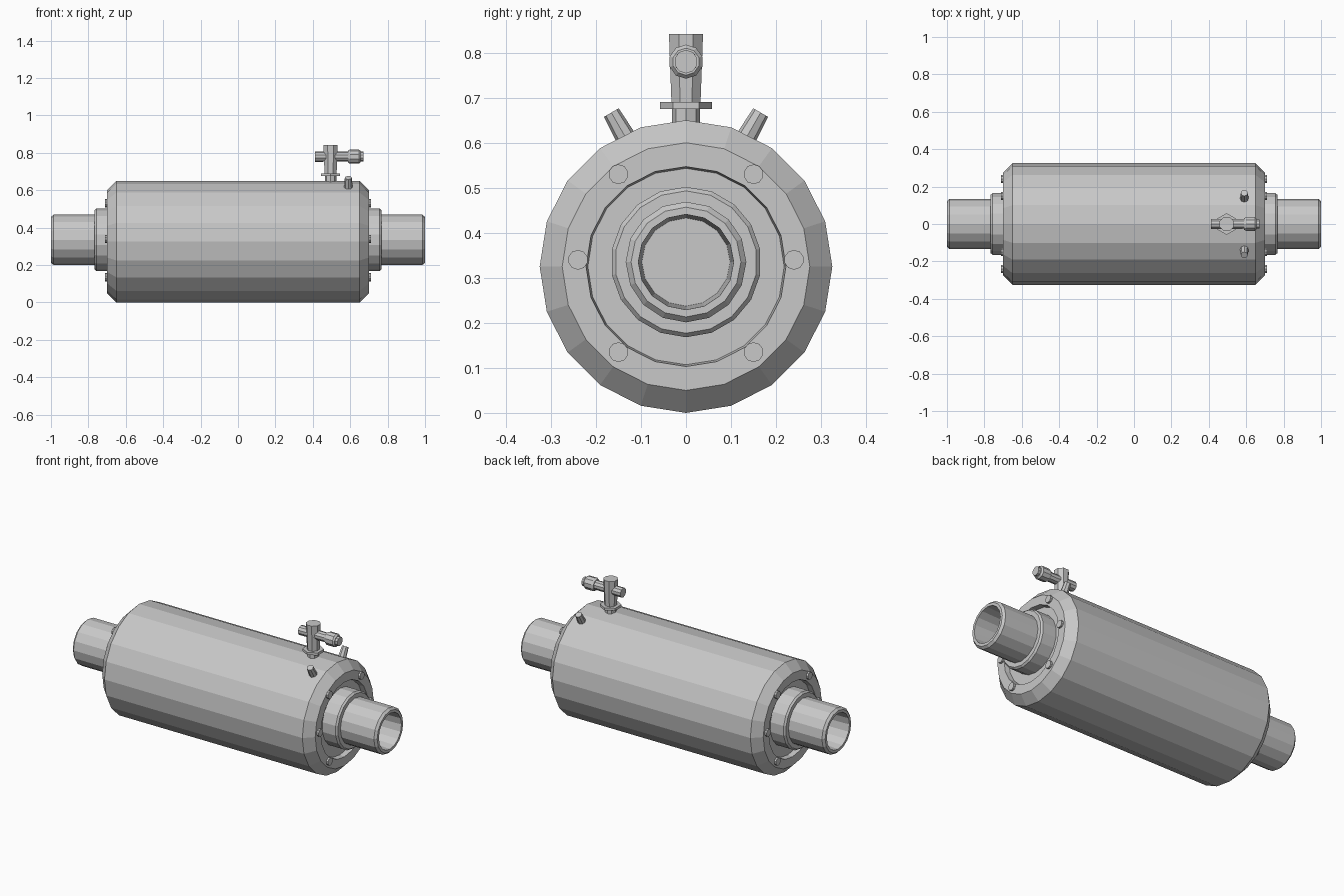
import bpy
import math
from mathutils import Vector

cube = bpy.data.objects.get("Cube")
if cube:
    bpy.data.objects.remove(cube, do_unlink=True)

steel = bpy.data.materials.new("light grey steel")
steel.use_nodes = True
GREY = (0.58, 0.58, 0.58, 1)
steel.diffuse_color = GREY
steel.node_tree.nodes["Principled BSDF"].inputs["Base Color"].default_value = GREY


def lathe(name, profile, sides, origin, axis=(1, 0, 0), turn=0.0):
    """Revolve (distance, radius) points around an axis; flat caps at both ends."""
    rot = Vector((0, 0, 1)).rotation_difference(Vector(axis).normalized())
    verts, faces = [], []
    for d, r in profile:
        for i in range(sides):
            a = math.tau * i / sides + turn
            verts.append(rot @ Vector((r * math.cos(a), r * math.sin(a), d)) + Vector(origin))
    for k in range(len(profile) - 1):
        for i in range(sides):
            j = (i + 1) % sides
            faces.append((k * sides + i, k * sides + j, (k + 1) * sides + j, (k + 1) * sides + i))
    last = (len(profile) - 1) * sides
    faces.append(tuple(reversed(range(sides))))
    faces.append(tuple(range(last, last + sides)))
    mesh = bpy.data.meshes.new(name)
    mesh.from_pydata(verts, [], faces)
    mesh.materials.append(steel)
    obj = bpy.data.objects.new(name, mesh)
    bpy.context.collection.objects.link(obj)
    return obj


# Main casing with chamfered ends and recessed end faces
R = 0.325
right_end = [(0.65, R), (0.70, 0.275), (0.70, 0.222), (0.67, 0.218)]
left_end = [(-x, r) for x, r in reversed(right_end)]
lathe("casing", left_end + right_end, 20, (0, 0, R))

# Hubs, hollow pipes and flange bolts at both ends
AXIS_Z = 0.335
for side, s in (("left", 1), ("right", -1)):
    axis = (s, 0, 0)
    centre = (0, 0, AXIS_Z)
    lathe(side + "_hub", [(0.65, 0.167), (0.757, 0.167), (0.767, 0.158)], 18, centre, axis)
    lathe(side + "_pipe",
          [(0.70, 0.134), (0.987, 0.134), (1.0, 0.122), (1.0, 0.106), (0.80, 0.098)],
          16, centre, axis)
    bolts = [(y, z) for y in (-0.15, 0.15) for z in (-0.2, 0.195)] + [(-0.24, 0.005), (0.24, 0.005)]
    for n, (y, z) in enumerate(bolts):
        lathe(f"{side}_bolt_{n + 1}", [(0.66, 0.022), (0.712, 0.022)], 10,
              (0, y, AXIS_Z + z), axis)

# Valve on top: neck, hexagonal collar, upright body
UP = (0, 0, 1)
VX = 0.495
lathe("valve_neck", [(0.62, 0.031), (0.68, 0.031)], 8, (VX, 0, 0), UP)
lathe("valve_collar", [(0.675, 0.058), (0.69, 0.058)], 6, (VX, 0, 0), UP, math.pi / 6)
lathe("valve_body", [(0.69, 0.035), (0.842, 0.041)], 8, (VX, 0, 0), UP, math.pi / 8)

# Valve cross tube and its end knob
lathe("valve_cross_tube", [(0.413, 0.028), (0.67, 0.026)], 10, (0, 0, 0.78))
lathe("valve_knob", [(0.588, 0.032), (0.598, 0.038), (0.646, 0.038), (0.655, 0.03)],
      10, (0, 0, 0.78))

# Pair of small splayed nozzles
for side, s in (("left", 1), ("right", -1)):
    lathe(side + "_nozzle", [(-0.03, 0.025), (0.068, 0.019)], 8,
          (0.59, s * 0.132, 0.608), (0, s * 0.5, 0.87))
